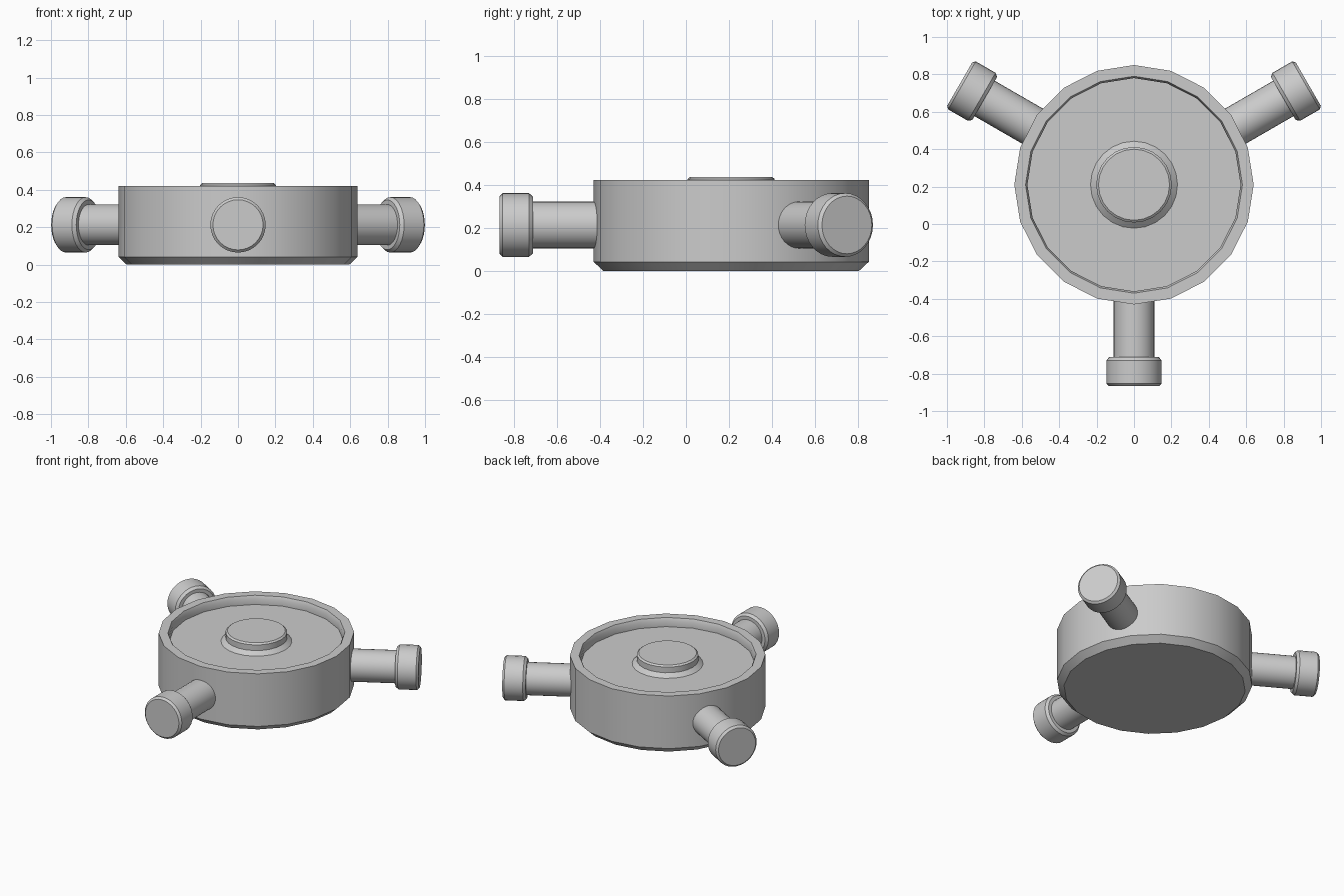
import bpy
import bmesh
from math import radians, pi
from mathutils import Matrix, Vector

if "Cube" in bpy.data.objects:
    bpy.data.objects.remove(bpy.data.objects["Cube"])

CENTRE = Vector((0, 0.21, 0))


def lathe(name, profile, sides, matrix):
    """Spin an open (radius, height) profile around z; end rings are capped."""
    bm = bmesh.new()
    rings = []
    for r, z in profile:
        rings.append([bm.verts.new(Matrix.Rotation(2 * pi * i / sides, 3, 'Z') @ Vector((r, 0, z)))
                      for i in range(sides)])
    for a, b in zip(rings, rings[1:]):
        for i in range(sides):
            j = (i + 1) % sides
            bm.faces.new((a[i], a[j], b[j], b[i]))
    bm.faces.new(rings[0])
    bm.faces.new(rings[-1])
    bmesh.ops.recalc_face_normals(bm, faces=bm.faces)
    mesh = bpy.data.meshes.new(name)
    bm.to_mesh(mesh)
    bm.free()
    obj = bpy.data.objects.new(name, mesh)
    obj.matrix_world = matrix
    bpy.context.collection.objects.link(obj)
    bpy.ops.object.select_all(action='DESELECT')
    obj.select_set(True)
    bpy.context.view_layer.objects.active = obj
    bpy.ops.object.shade_smooth_by_angle(angle=radians(25))
    return obj


base = Matrix.Translation(CENTRE)

# Dish-shaped body with bottom chamfer and recessed top
lathe("body", [(0.595, 0), (0.64, 0.042), (0.64, 0.422), (0.58, 0.422),
               (0.57, 0.40), (0.57, 0.36)], 20, base)

# Central button with flared foot
lathe("centre_button", [(0.235, 0.358), (0.202, 0.386), (0.202, 0.427), (0.19, 0.437)], 24, base)

# Three radial arms with capped heads
arm = [(0.109, 0.59), (0.109, 0.922), (0.133, 0.922), (0.148, 0.94),
       (0.148, 1.062), (0.134, 1.076)]
for name, angle in (("front_arm", -90), ("right_arm", 30), ("left_arm", 150)):
    turn = Matrix.Rotation(radians(angle), 4, 'Z') @ Matrix.Rotation(radians(90), 4, 'Y')
    lathe(name, arm, 32, Matrix.Translation(CENTRE + Vector((0, 0, 0.213))) @ turn)
